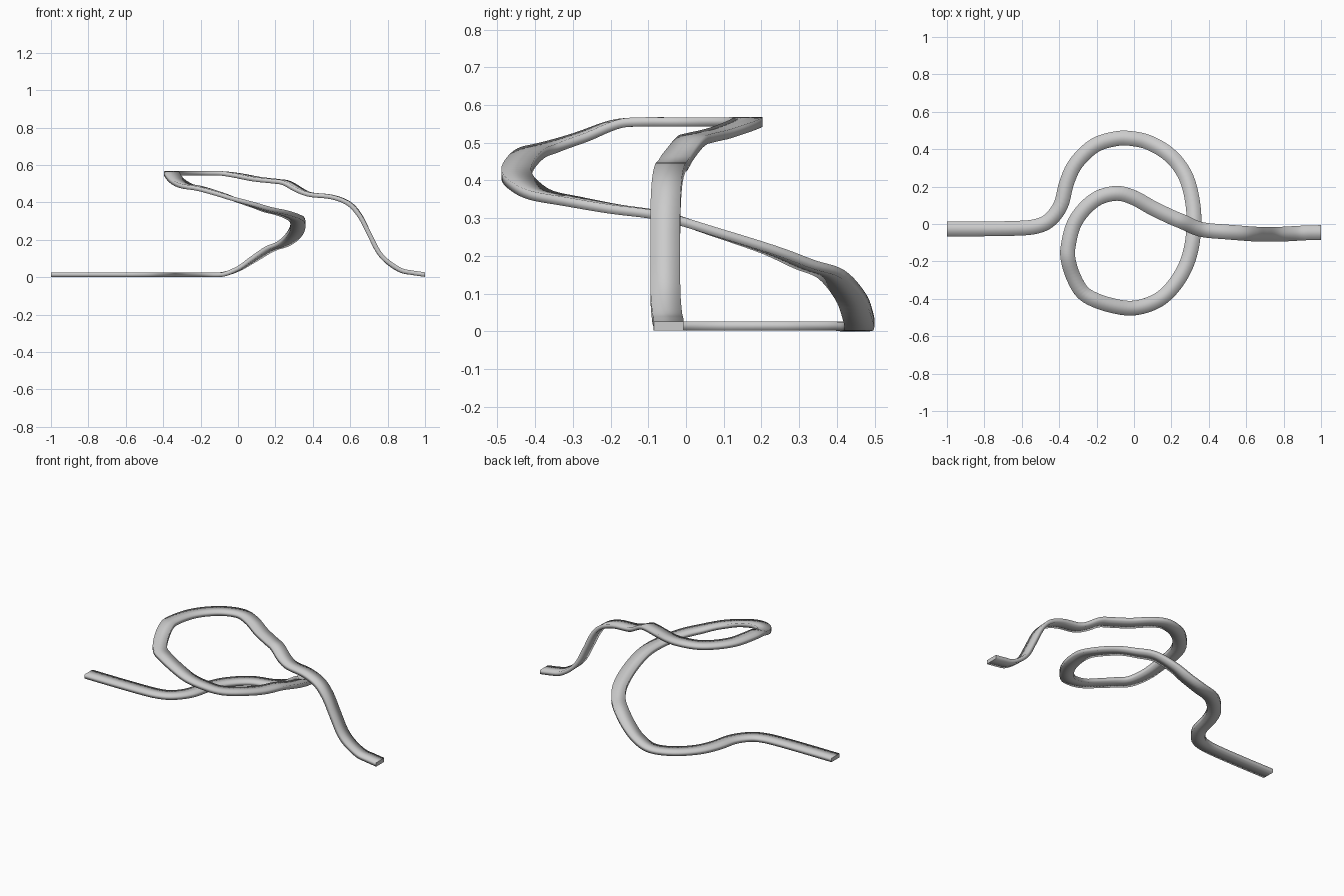
import bpy, bmesh
from mathutils import Vector

if "Cube" in bpy.data.objects:
    bpy.data.objects.remove(bpy.data.objects["Cube"])

WIDTH, THICK, STEPS = 0.079, 0.024, 5

# Centre line of the looping track
PATH = [Vector(p) for p in [
    (-1, -.026, .015), (-.8, -.026, .015), (-.63, -.023, .015), (-.53, -.014, .015),
    (-.455, .018, .015), (-.392, .10, .015), (-.36, .22, .015), (-.31, .325, .015),
    (-.21, .42, .015), (-.09, .457, .015), (0, .455, .045), (.08, .435, .095),
    (.17, .385, .152), (.24, .315, .178), (.29, .22, .217), (.318, .08, .263),
    (.317, -.06, .306), (.29, -.19, .325), (.235, -.3, .345), (.16, -.385, .362),
    (.08, -.43, .388), (-.01, -.45, .415), (-.1, -.44, .445), (-.2, -.41, .474),
    (-.275, -.365, .488), (-.325, -.28, .515), (-.352, -.19, .549), (-.352, -.12, .556),
    (-.325, -.01, .556), (-.27, .075, .556), (-.19, .14, .556), (-.09, .164, .556),
    (0, .14, .544), (.1, .085, .525), (.2, .037, .514), (.26, .012, .504),
    (.33, -.02, .465), (.39, -.034, .442), (.5, -.043, .43), (.59, -.05, .396),
    (.65, -.054, .332), (.7, -.055, .235), (.75, -.055, .138), (.8, -.054, .083),
    (.87, -.05, .038), (.93, -.047, .025), (1, -.046, .015)]]


def spline(pts, steps):
    """Catmull-Rom samples through the points."""
    p = [2 * pts[0] - pts[1]] + pts + [2 * pts[-1] - pts[-2]]
    out = []
    for i in range(1, len(p) - 2):
        a, b, c, d = p[i - 1:i + 3]
        for s in range(steps):
            t = s / steps
            out.append(.5 * (2 * b + (c - a) * t + (2 * a - 5 * b + 4 * c - d) * t * t
                             + (3 * b - a - 3 * c + d) * t ** 3))
    return out + [pts[-1].copy()]


line = spline(PATH, STEPS)
bm = bmesh.new()
rings = []
for i, p in enumerate(line):
    # level rectangular section, square to the path
    tan = (line[min(i + 1, len(line) - 1)] - line[max(i - 1, 0)]).normalized()
    if i in (0, len(line) - 1):
        tan = Vector((1, 0, 0))
    side = tan.cross(Vector((0, 0, 1))).normalized()
    up = side.cross(tan)
    rings.append([bm.verts.new(p + side * u * WIDTH / 2 + up * v * THICK / 2)
                  for u, v in ((-1, -1), (1, -1), (1, 1), (-1, 1))])
for a, b in zip(rings, rings[1:]):
    for k in range(4):
        bm.faces.new((a[k], a[(k + 1) % 4], b[(k + 1) % 4], b[k]))
for f in bm.faces:
    f.smooth = True

# Flat end caps
for ring in (rings[0], rings[-1]):
    cap = bm.faces.new(ring)
    for e in cap.edges:
        e.smooth = False
bmesh.ops.recalc_face_normals(bm, faces=bm.faces)

# Rest on the ground
low = min(v.co.z for v in bm.verts)
bmesh.ops.translate(bm, verts=bm.verts, vec=(0, 0, -low))

mesh = bpy.data.meshes.new("looping_track")
bm.to_mesh(mesh)
bm.free()
bpy.context.collection.objects.link(bpy.data.objects.new("looping_track", mesh))
